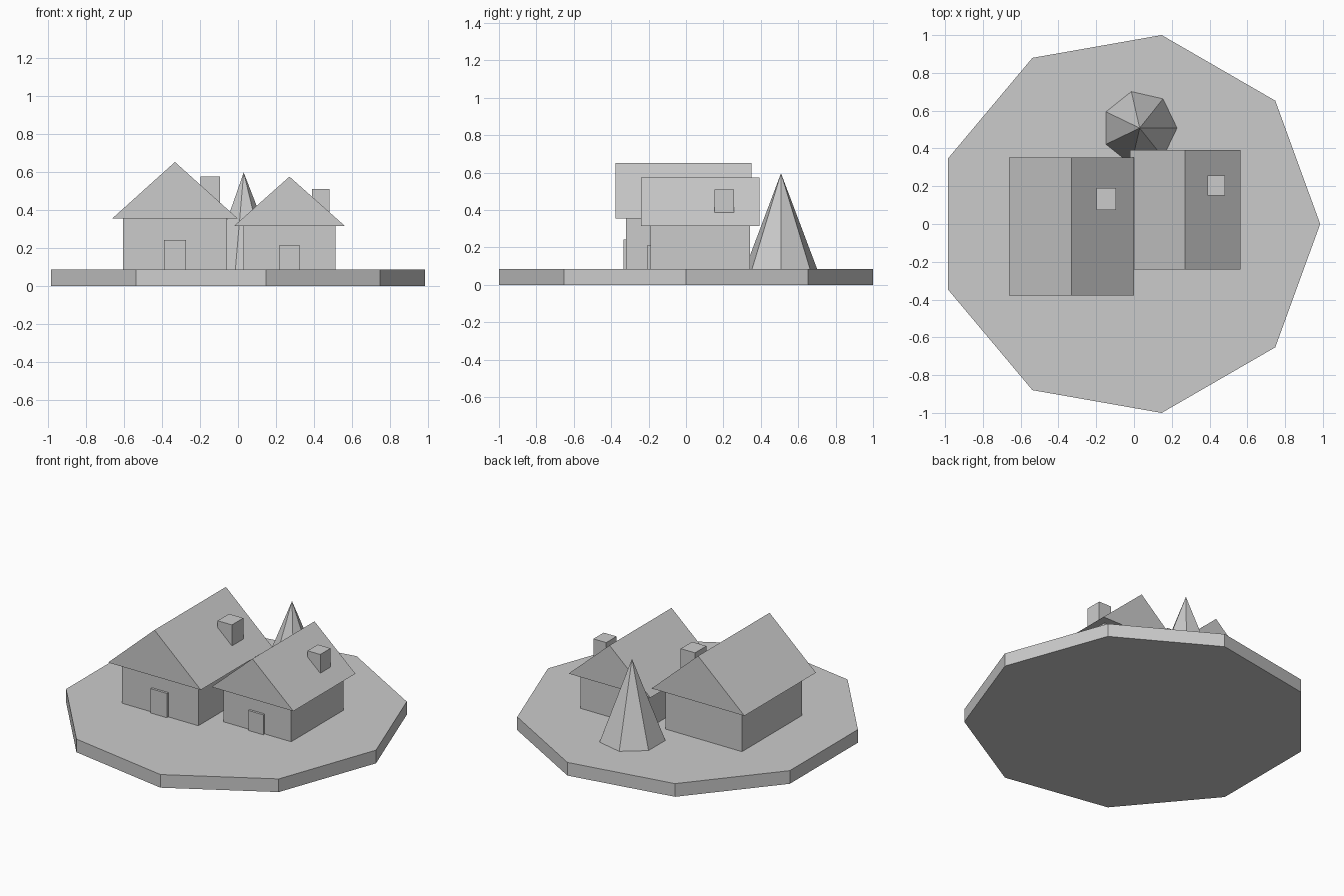
import bpy, bmesh, math
from mathutils import Matrix, Vector

default = bpy.data.objects.get("Cube")
if default:
    bpy.data.objects.remove(default, do_unlink=True)

GROUND = 0.085

grey = bpy.data.materials.new("plain grey")
grey.use_nodes = True
colour = (0.6, 0.6, 0.6, 1)
grey.diffuse_color = colour
grey.node_tree.nodes["Principled BSDF"].inputs["Base Color"].default_value = colour


def add_object(name, bm):
    bmesh.ops.recalc_face_normals(bm, faces=bm.faces)
    mesh = bpy.data.meshes.new(name)
    bm.to_mesh(mesh)
    bm.free()
    mesh.materials.append(grey)
    obj = bpy.data.objects.new(name, mesh)
    bpy.context.collection.objects.link(obj)
    return obj


def box(name, x, y, z):
    """Box from (min, max) ranges on each axis."""
    bm = bmesh.new()
    size = [r[1] - r[0] for r in (x, y, z)]
    mid = Vector([(r[0] + r[1]) / 2 for r in (x, y, z)])
    bmesh.ops.create_cube(bm, size=1, matrix=Matrix.Translation(mid) @ Matrix.Diagonal((*size, 1)))
    return add_object(name, bm)


def cone(name, sides, r1, r2, x, y, z0, z1):
    """Faceted cone or cylinder with its first corner on +x."""
    bm = bmesh.new()
    ring = [(r1 * math.cos(math.tau * i / sides), r1 * math.sin(math.tau * i / sides))
            for i in range(sides)]
    low = [bm.verts.new((x + a, y + b, z0)) for a, b in ring]
    bm.faces.new(low)
    if r2:
        k = r2 / r1
        high = [bm.verts.new((x + a * k, y + b * k, z1)) for a, b in ring]
        bm.faces.new(high)
    else:
        high = [bm.verts.new((x, y, z1))]
    for i in range(sides):
        j = (i + 1) % sides
        top = [high[j], high[i]] if r2 else [high[0]]
        bm.faces.new([low[i], low[j]] + top)
    return add_object(name, bm)


def gable_roof(name, x, half, y, eaves, ridge):
    """Triangular prism running along y."""
    bm = bmesh.new()
    profile = [(x - half, eaves), (x + half, eaves), (x, ridge)]
    face = bm.faces.new([bm.verts.new((px, y[0], pz)) for px, pz in profile])
    grown = bmesh.ops.extrude_face_region(bm, geom=[face], use_keep_orig=True)
    moved = [v for v in grown["geom"] if isinstance(v, bmesh.types.BMVert)]
    bmesh.ops.translate(bm, verts=moved, vec=(0, y[1] - y[0], 0))
    return add_object(name, bm)


def house(name, x, half, y, eaves, ridge, overhang, door, chimney):
    box(name + "_walls", (x - half, x + half), y, (GROUND, eaves))
    gable_roof(name + "_roof", x, half + overhang, (y[0] - overhang, y[1] + overhang), eaves, ridge)
    width, top = door
    box(name + "_door", (x - width / 2, x + width / 2), (y[0] - 0.015, y[0] + 0.01), (GROUND, top))
    cx, cy, cz = chimney
    box(name + "_chimney", cx, cy, cz)


# Island base
cone("ground_slab", 9, 1.0156, 1.0156, -0.03, 0, 0, GROUND)

# Houses
house("large_house", -0.332, 0.273, (-0.32, 0.293), 0.354, 0.652, 0.058, (0.117, 0.242),
      ((-0.198, -0.096), (0.075, 0.191), (0.40, 0.575)))
house("small_house", 0.271, 0.242, (-0.19, 0.343), 0.315, 0.575, 0.05, (0.106, 0.214),
      ((0.39, 0.481), (0.152, 0.257), (0.35, 0.509)))

# Tree
cone("tree", 7, 0.198, 0, 0.03, 0.508, GROUND, 0.597)
